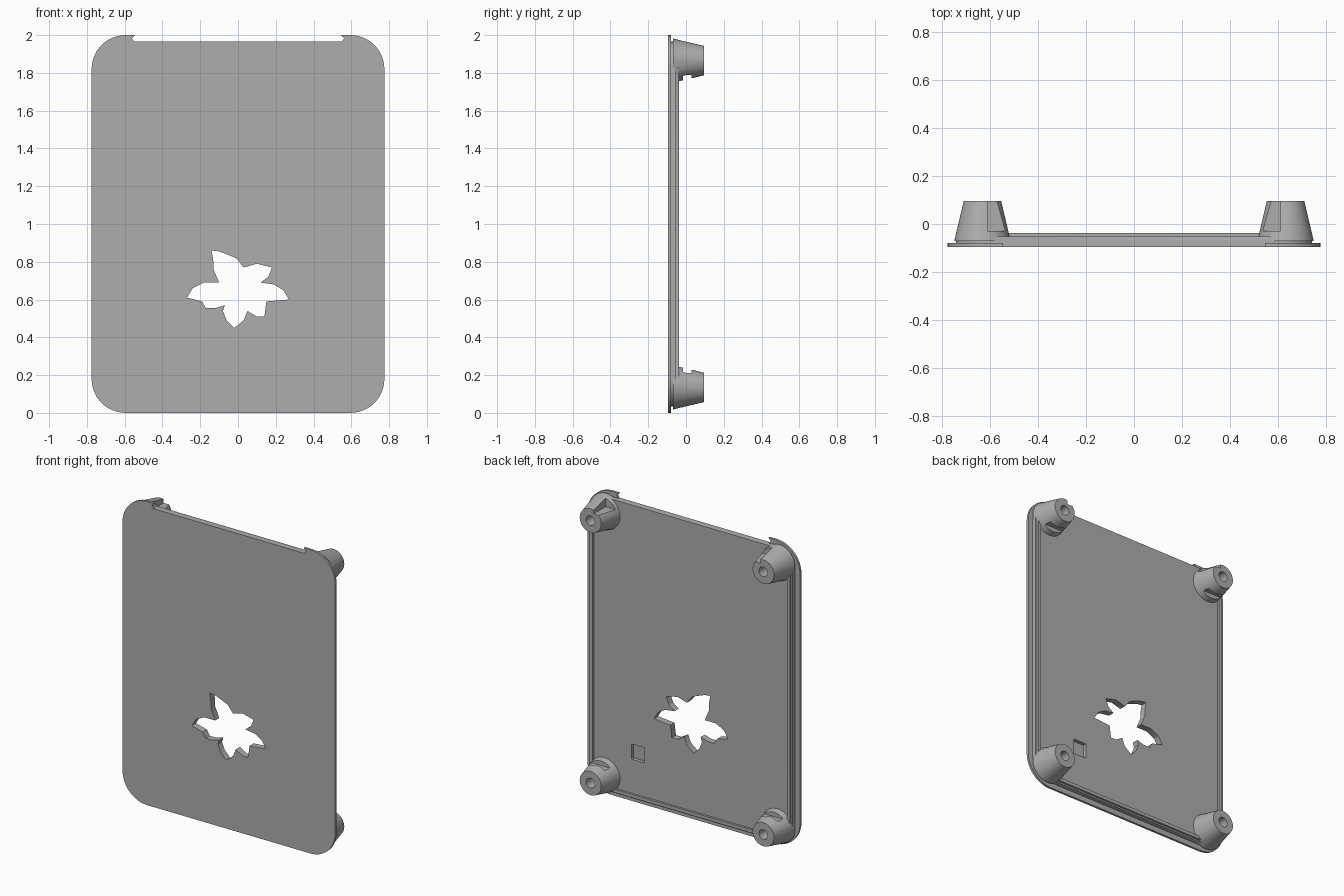
import bpy, bmesh, math
from mathutils import Matrix, Vector

cube = bpy.data.objects.get("Cube")
if cube:
    bpy.data.objects.remove(cube, do_unlink=True)

grey = bpy.data.materials.new("light grey plastic")
grey.use_nodes = True
COLOR = (0.42, 0.42, 0.42, 1)
grey.diffuse_color = COLOR
grey.node_tree.nodes["Principled BSDF"].inputs["Base Color"].default_value = COLOR

FRONT, FLOOR, BACK = -0.095, -0.052, 0.095


def finish(name, bm):
    bmesh.ops.recalc_face_normals(bm, faces=bm.faces)
    mesh = bpy.data.meshes.new(name)
    bm.to_mesh(mesh)
    bm.free()
    mesh.materials.append(grey)
    obj = bpy.data.objects.new(name, mesh)
    bpy.context.collection.objects.link(obj)
    return obj


def prism(name, outline, y0, y1):
    """Extrude an outline of (x, z) points from y0 to y1."""
    bm = bmesh.new()
    face = bm.faces.new([bm.verts.new((x, y0, z)) for x, z in outline])
    moved = bmesh.ops.extrude_face_region(bm, geom=[face])["geom"]
    verts = [v for v in moved if isinstance(v, bmesh.types.BMVert)]
    bmesh.ops.translate(bm, verts=verts, vec=(0, y1 - y0, 0))
    return finish(name, bm)


def box(name, x0, x1, y0, y1, z0, z1):
    return prism(name, [(x0, z0), (x1, z0), (x1, z1), (x0, z1)], y0, y1)


def cone(name, x, z, r0, r1, y0, y1, sides=48):
    bm = bmesh.new()
    bmesh.ops.create_cone(bm, cap_ends=True, segments=sides, radius1=r0,
                          radius2=r1, depth=y1 - y0)
    bm.transform(Matrix.Translation((x, (y0 + y1) / 2, z))
                 @ Matrix.Rotation(-math.pi / 2, 4, "X"))
    return finish(name, bm)


def rounded(inset, radius, top=None, steps=12):
    """Outline of the case, shrunk by inset; a given top gets square corners."""
    w, low, high = 0.775 - inset, inset, 2 - inset
    points = []
    for i, (sx, sz) in enumerate([(1, 1), (-1, 1), (-1, -1), (1, -1)]):
        if top and sz > 0:
            points.append((sx * w, top))
            continue
        cx = sx * (w - radius)
        cz = high - radius if sz > 0 else low + radius
        for k in range(steps + 1):
            a = math.pi / 2 * (i + k / steps)
            points.append((cx + radius * math.cos(a), cz + radius * math.sin(a)))
    return points


def combine(target, other, operation):
    mod = target.modifiers.new(operation, "BOOLEAN")
    mod.operation, mod.solver, mod.object = operation, "EXACT", other
    with bpy.context.temp_override(object=target, active_object=target):
        bpy.ops.object.modifier_apply(modifier=mod.name)
    bpy.data.objects.remove(other, do_unlink=True)


# Thin front flange with an undercut gap along the top edge
cover = prism("back_cover", rounded(0, 0.18), FRONT, -0.08)
half = [(0.55, 1.965), (0.562, 1.983), (0.535, 2.01)]
gap = half + [(-x, z) for x, z in reversed(half)]
combine(cover, prism("gap_cutter", gap, -0.2, 0), "DIFFERENCE")

# Thicker inner panel
combine(cover, prism("panel", rounded(0.035, 0.145), FRONT + 0.002, FLOOR), "UNION")

# Raised rim on the sides and bottom
rim = prism("rim", rounded(0.045, 0.135, top=1.86), -0.07, -0.038)
combine(rim, prism("rim_cutter", rounded(0.067, 0.113, top=2.1), -0.2, 0.1), "DIFFERENCE")
combine(cover, rim, "UNION")

# Tapered corner posts with screw holes, slots and upper pockets
for sx in (-1, 1):
    for sz in (-1, 1):
        x, z = sx * 0.63, 1 + sz * 0.865
        post = cone("post", x, z, 0.117, 0.078, -0.07, BACK)
        combine(post, cone("hole", x, z, 0.032, 0.032, -0.03, 0.2, 24), "DIFFERENCE")
        za, zb = sorted((z - sz * 0.075, z - sz * 0.2))
        combine(post, box("slot", x - 0.065, x + 0.065, -0.015, 0.03, za, zb), "DIFFERENCE")
        if sz > 0:
            xa, xb = sorted((sx * 0.4, sx * 0.608))
            combine(post, box("pocket", xa, xb, -0.03, 0.2, z + 0.05, 2.1), "DIFFERENCE")
        combine(cover, post, "UNION")

# Flower-shaped opening, in hundredths
FLOWER = [(-14, 86), (-10, 85.5), (-6, 84), (-1, 82), (3, 77), (10, 79), (18, 77),
          (16, 72), (12, 69), (19, 68), (24, 65), (27, 60), (15, 59), (14, 51),
          (10, 51), (5, 54), (3, 49), (-2, 45), (-6, 49), (-8, 54), (-7, 57),
          (-12, 55.5), (-17, 55.5), (-19, 59), (-27, 61), (-24, 66), (-18, 69),
          (-10, 69), (-13, 76), (-13, 80)]
flower = [(x / 100, z / 100) for x, z in FLOWER]
combine(cover, prism("flower_cutter", flower, -0.2, 0.1), "DIFFERENCE")

# Shallow square pocket in the inner floor
combine(cover, box("square_cutter", 0.34, 0.435, -0.075, 0, 0.29, 0.39), "DIFFERENCE")

# Smooth shading with sharp edges kept
bpy.ops.object.select_all(action="DESELECT")
cover.select_set(True)
bpy.context.view_layer.objects.active = cover
bpy.ops.object.shade_smooth_by_angle(angle=math.radians(30))
